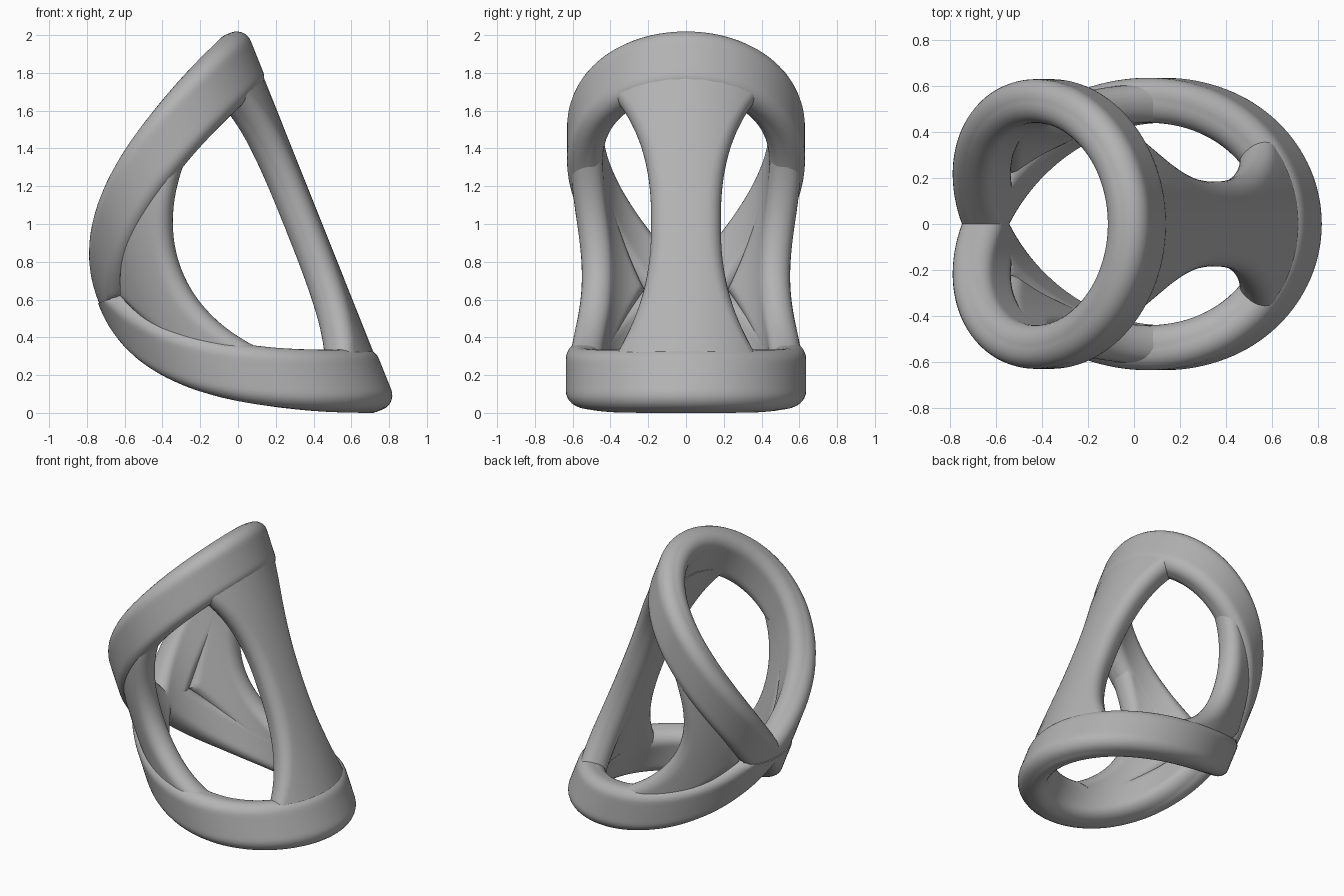
import bpy, bmesh
from math import sin, cos, asin, pi, sqrt

cube = bpy.data.objects.get("Cube")
if cube:
    bpy.data.objects.remove(cube, do_unlink=True)

TILT_S, TILT_C = 0.371, 0.929     # lean of the tube axis
CENTRE, MID = 0.163, 0.808        # tube centre and mirror height

grey = bpy.data.materials.new("soft_grey")
grey.use_nodes = True
colour = (0.45, 0.45, 0.45, 1)
grey.diffuse_color = colour
grey.node_tree.nodes["Principled BSDF"].inputs["Base Color"].default_value = colour


def place(angle, radius, height):
    """Cylinder coordinates to leaning world coordinates."""
    u = CENTRE + radius * cos(angle)
    return (TILT_C * u - TILT_S * height, radius * sin(angle),
            TILT_S * u + TILT_C * height)


def rounded_rect(hx, hy, r, side=8, corner=7):
    """Rounded rectangle outline with subdivided sides."""
    r = min(r, hx * 0.98, hy * 0.98)
    arcs = []
    for k, (sx, sy) in enumerate(((1, 1), (-1, 1), (-1, -1), (1, -1))):
        arcs.append([(sx * (hx - r) + r * cos(pi / 2 * (k + i / corner)),
                      sy * (hy - r) + r * sin(pi / 2 * (k + i / corner)))
                     for i in range(corner + 1)])
    pts = []
    for k, arc in enumerate(arcs):
        pts += arc
        a, b = arc[-1], arcs[(k + 1) % 4][0]
        pts += [(a[0] + (b[0] - a[0]) * i / side, a[1] + (b[1] - a[1]) * i / side)
                for i in range(1, side)]
    return pts


def loft(name, sections, closed):
    """Skin a list of equal outlines into one smooth solid."""
    bm = bmesh.new()
    rows = [[bm.verts.new(p) for p in s] for s in sections]
    n = len(rows[0])
    for i in range(len(rows) if closed else len(rows) - 1):
        a, b = rows[i], rows[(i + 1) % len(rows)]
        for j in range(n):
            bm.faces.new((a[j], a[(j + 1) % n], b[(j + 1) % n], b[j]))
    if not closed:
        bm.faces.new(rows[0])
        bm.faces.new(rows[-1])
    bmesh.ops.recalc_face_normals(bm, faces=bm.faces)
    mesh = bpy.data.meshes.new(name)
    bm.to_mesh(mesh)
    bm.free()
    mesh.materials.append(grey)
    obj = bpy.data.objects.new(name, mesh)
    bpy.context.collection.objects.link(obj)
    bpy.ops.object.select_all(action='DESELECT')
    obj.select_set(True)
    bpy.context.view_layer.objects.active = obj
    bpy.ops.object.shade_smooth_by_angle(angle=0.7)


def band(name, upper, outer, inner=0.44, bend=0.101, steps=128):
    """Ring climbing round the tube to a V at the rear, cut flat at mid height."""
    sections = []
    mid_r = (outer + inner) / 2
    for i in range(steps):
        angle = -pi + 2 * pi * i / steps
        stretch = sqrt(1 + (2 * bend * angle / outer) ** 2)
        half = (0.147 + 0.011 * (1 + cos(angle))) * stretch
        centre = -0.098 + bend * angle * angle
        row = []
        for x, y in rounded_rect((outer - inner) / 2, 0.165, 0.08):
            h = min(centre + y * half / 0.165, MID + 0.005)
            row.append(place(angle, mid_r + x, 2 * MID - h if upper else h))
        sections.append(row)
    loft(name, sections, True)


def strut(name, reach, edges, outer, inner=0.44, steps=48):
    """Curved shell bar; edges(d) gives its two side angles at offset d."""
    sections = []
    mid_r = (outer + inner) / 2
    for i in range(steps + 1):
        d = reach * (2 * i / steps - 1)
        a, b = edges(abs(d))
        mid_a, half = (a + b) / 2, abs(b - a) / 2 * mid_r
        sections.append([place(mid_a + y / mid_r, mid_r + x, MID + d)
                         for x, y in rounded_rect((outer - inner) / 2, half, 0.08)])
    loft(name, sections, False)


def front_edges(d):
    a = asin((0.178 + 0.165 * (d / 0.72) ** 2.4) / 0.535)
    return -a, a


def side_edges(d):
    return 1.89 - 0.32 * (d / 0.45) ** 2, 2.68 - 1.25 * d


# Two mirrored bands
band("lower_ring", False, 0.636)
band("upper_ring", True, 0.63)

# Hourglass bar at the front and two bars on the sides
strut("front_strut", 0.79, front_edges, 0.622)
strut("left_side_strut", 0.54, side_edges, 0.608)
strut("right_side_strut", 0.54, lambda d: tuple(-a for a in side_edges(d)), 0.608)
